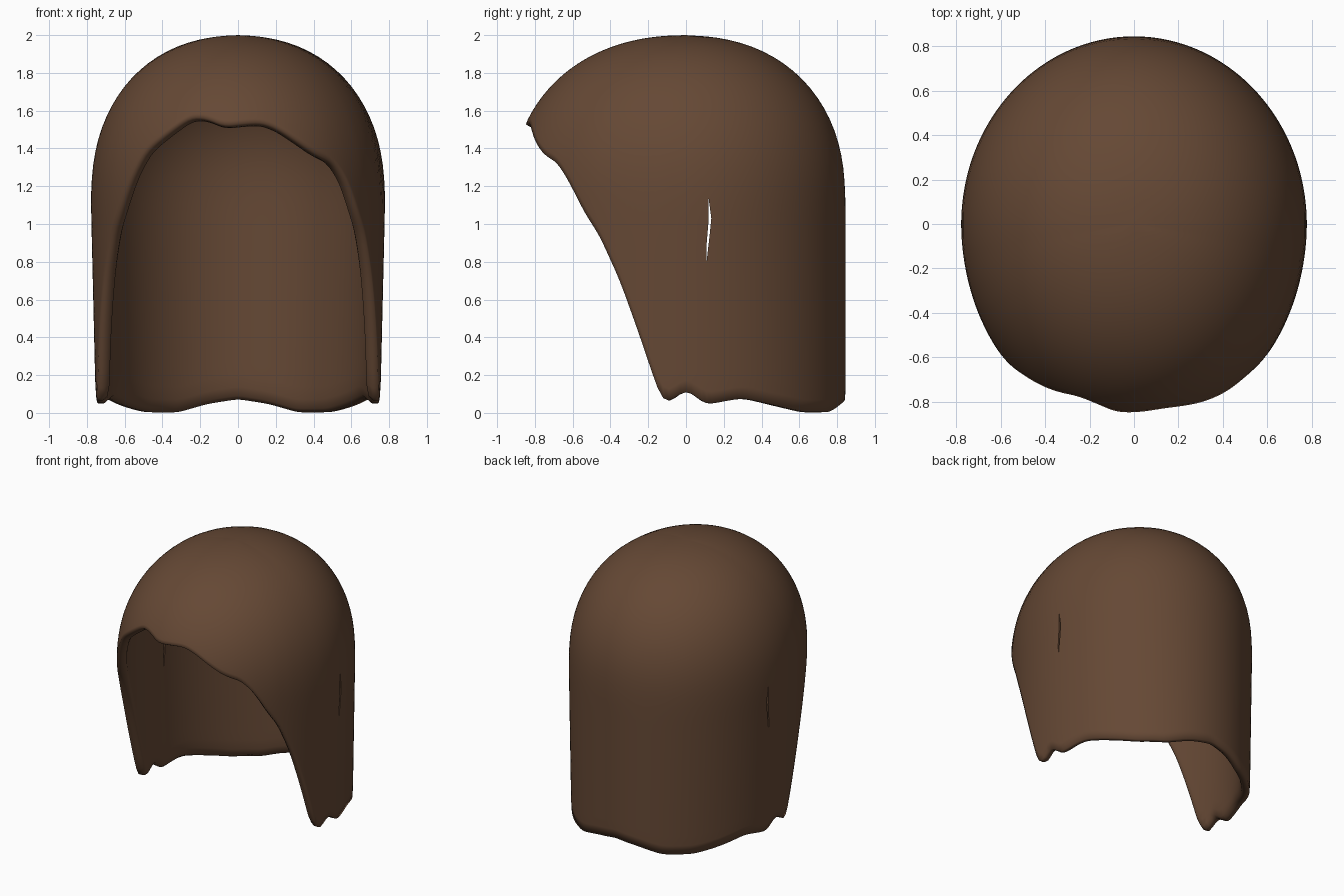
import bpy, bmesh
from math import sin, cos, pi, radians

if "Cube" in bpy.data.objects:
    bpy.data.objects.remove(bpy.data.objects["Cube"])

COLS, ROWS = 96, 18

# Lower edge height by angle from the front (degrees, z)
SIDE = [(48, 1.22), (55, 1.04), (59.5, .96), (67.7, .70), (74.3, .42), (80, .15),
        (82.5, .04), (86, .07), (90, .12), (97.5, .04), (110.8, .075), (126, .03),
        (138, .0), (154, .0), (167, .045), (180, .07)]
RIGHT = [(0, 1.53), (10, 1.54), (17, 1.51), (24, 1.45), (33, 1.37), (42, 1.32)] + SIDE
LEFT = [(0, 1.53), (6, 1.52), (13, 1.56), (21, 1.57), (28, 1.51), (33, 1.46),
        (38, 1.41), (42, 1.36)] + SIDE


def lerp(table, a):
    for (a0, z0), (a1, z1) in zip(table, table[1:]):
        if a <= a1 + 1e-6:
            return z0 + (z1 - z0) * (a - a0) / (a1 - a0)
    return table[-1][1]


def edge_param(z):
    # Inverse of the dome profile: negative on the straight wall
    if z < 1.15:
        return (z - 1.15) / .85
    from_top = ((z - 1.15) / .85) ** 1.1
    lo, hi = 0, pi / 2
    for _ in range(30):
        mid = (lo + hi) / 2
        lo, hi = (mid, hi) if sin(mid) < from_top else (lo, mid)
    return lo


def surface(phi, t):
    if t > 0:
        z, f = 1.15 + .85 * sin(t) ** (1 / 1.1), max(cos(t), 0) ** (1 / 1.1)
    else:
        z, f = 1.15 + .85 * t, 1
    taper = 1 - .035 * max(0, 1.15 - z) / 1.15
    depth = .925 if cos(phi) > 0 else .845
    return (.78 * f * taper * sin(phi), -depth * f * cos(phi), z)


# Domed shell with the face opening
bm = bmesh.new()
pole = bm.verts.new((0, 0, 2))
columns = []
for c in range(COLS):
    deg = 360 * c / COLS
    z = lerp(RIGHT, deg) if deg <= 180 else lerp(LEFT, 360 - deg)
    e = edge_param(z)
    columns.append([bm.verts.new(surface(radians(deg), pi / 2 + (e - pi / 2) * r / ROWS))
                    for r in range(1, ROWS + 1)])
for c in range(COLS):
    a, b = columns[c], columns[(c + 1) % COLS]
    bm.faces.new((pole, a[0], b[0]))
    for r in range(ROWS - 1):
        bm.faces.new((a[r], a[r + 1], b[r + 1], b[r]))
bmesh.ops.recalc_face_normals(bm, faces=bm.faces)
if sum(f.normal.dot(f.calc_center_median()) for f in bm.faces) < 0:
    bmesh.ops.reverse_faces(bm, faces=bm.faces)
mesh = bpy.data.meshes.new("hair_shell")
bm.to_mesh(mesh)
bm.free()
shell = bpy.data.objects.new("hair_shell", mesh)
bpy.context.collection.objects.link(shell)
solid = shell.modifiers.new("thickness", 'SOLIDIFY')
solid.thickness = .07
solid.offset = -1
solid.edge_crease_outer = .5
sub = shell.modifiers.new("smooth", 'SUBSURF')
sub.levels = sub.render_levels = 1

# Narrow ear slits, cut through both sides by one thin spindle
outline = [(.108, .79), (.126, .95), (.134, 1.03), (.118, 1.15), (.118, 1.0), (.108, .88)]
bm = bmesh.new()
face = bm.faces.new([bm.verts.new((-1, y, z)) for y, z in outline])
ext = bmesh.ops.extrude_face_region(bm, geom=[face])
bmesh.ops.translate(bm, vec=(2, 0, 0),
                    verts=[v for v in ext["geom"] if isinstance(v, bmesh.types.BMVert)])
bmesh.ops.recalc_face_normals(bm, faces=bm.faces)
mesh = bpy.data.meshes.new("slit_cutter")
bm.to_mesh(mesh)
bm.free()
cutter = bpy.data.objects.new("slit_cutter", mesh)
bpy.context.collection.objects.link(cutter)
cutter.hide_render = True
cutter.display_type = 'WIRE'
cut = shell.modifiers.new("ear_slits", 'BOOLEAN')
cut.operation = 'DIFFERENCE'
cut.solver = 'EXACT'
cut.object = cutter

# Brown colour and smooth shading
mat = bpy.data.materials.new("brown")
mat.diffuse_color = (.13, .065, .035, 1)
mat.use_nodes = True
mat.node_tree.nodes["Principled BSDF"].inputs["Base Color"].default_value = mat.diffuse_color
shell.data.materials.append(mat)
bpy.context.view_layer.objects.active = shell
shell.select_set(True)
bpy.ops.object.shade_smooth_by_angle(angle=radians(50))
